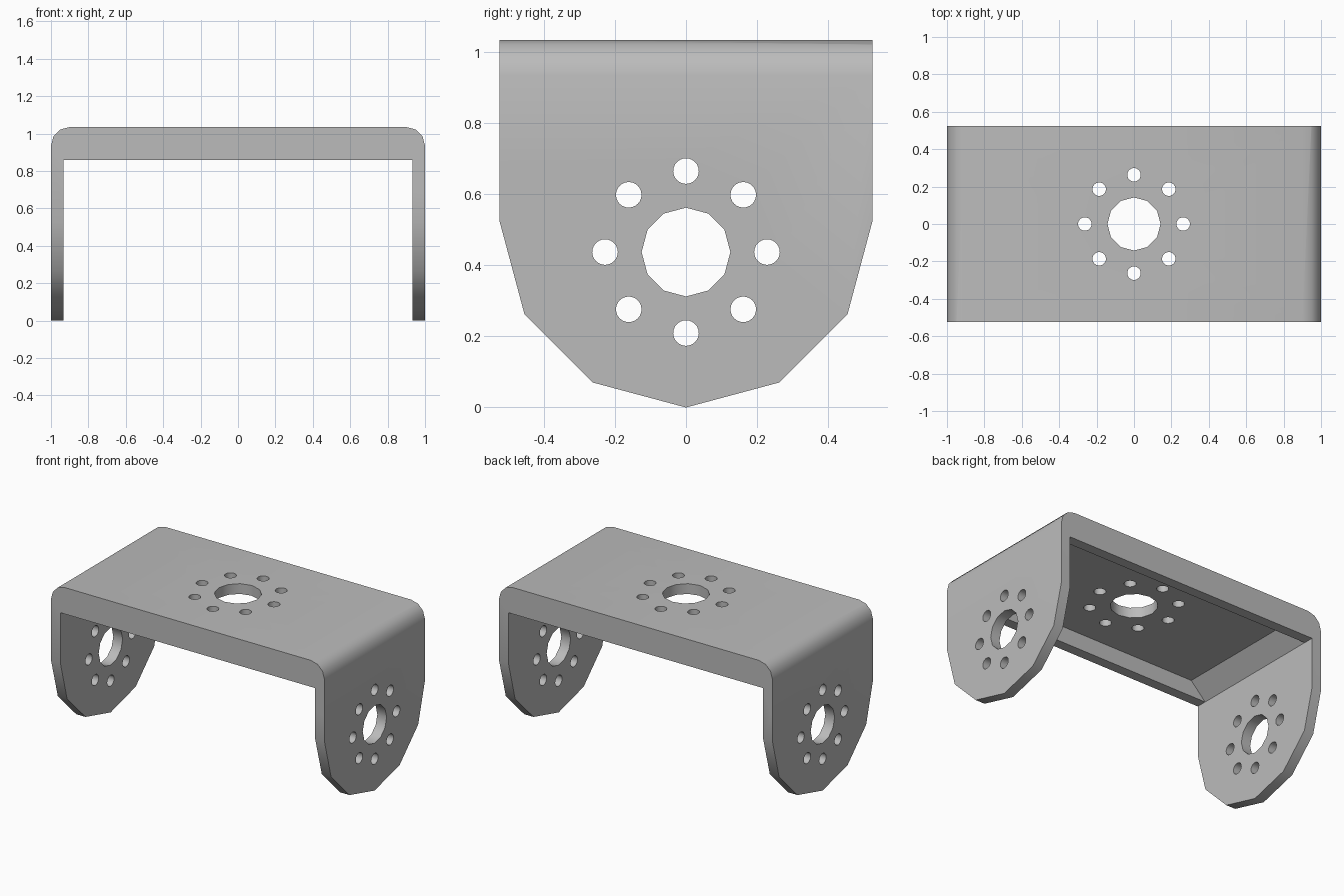
import bpy
import bmesh
from math import sin, cos, pi, radians
from mathutils import Vector

old = bpy.data.objects.get("Cube")
if old:
    bpy.data.objects.remove(old, do_unlink=True)

WIDTH, DEPTH, HEIGHT = 1.0, 0.525, 1.035   # half width, half depth, full height
WALL, BEND, LIP_Z = 0.068, 0.1, 0.86
INNER = WIDTH - WALL
CEILING = HEIGHT - WALL

metal = bpy.data.materials.new("grey_metal")
metal.use_nodes = True
metal.diffuse_color = (0.5, 0.5, 0.5, 1)
metal.node_tree.nodes["Principled BSDF"].inputs["Base Color"].default_value = (0.5, 0.5, 0.5, 1)


def prism(name, points, axis, half):
    """Extrude a closed 2D outline symmetrically along x, y or z."""
    place = {"x": lambda u, v, w: (w, u, v),
             "y": lambda u, v, w: (u, w, v),
             "z": lambda u, v, w: (u, v, w)}[axis]
    bm = bmesh.new()
    face = bm.faces.new([bm.verts.new(place(u, v, -half)) for u, v in points])
    geom = bmesh.ops.extrude_face_region(bm, geom=[face])["geom"]
    verts = [g for g in geom if isinstance(g, bmesh.types.BMVert)]
    bmesh.ops.translate(bm, verts=verts, vec=Vector(place(0, 0, 2 * half)))
    bmesh.ops.recalc_face_normals(bm, faces=bm.faces)
    mesh = bpy.data.meshes.new(name)
    bm.to_mesh(mesh)
    bm.free()
    mesh.materials.append(metal)
    obj = bpy.data.objects.new(name, mesh)
    bpy.context.collection.objects.link(obj)
    return obj


def arc(cu, cv, r, start, end, steps):
    angles = [radians(start + (end - start) * i / steps) for i in range(steps + 1)]
    return [(cu + r * cos(a), cv + r * sin(a)) for a in angles]


def mirrored(half):
    """Complete a right-hand outline with its mirror image."""
    return half + [(-u, v) for u, v in reversed(half)]


def combine(target, cutter, operation="DIFFERENCE"):
    mod = target.modifiers.new(operation.lower(), "BOOLEAN")
    mod.operation, mod.solver, mod.object = operation, "EXACT", cutter
    bpy.context.view_layer.objects.active = target
    bpy.ops.object.modifier_apply(modifier=mod.name)
    bpy.data.objects.remove(cutter, do_unlink=True)


def drill(target, axis, cv, big, ring, small):
    """Cut a twelve-sided centre hole and its ring of eight bolt holes."""
    combine(target, prism("centre_cutter", arc(0, cv, big, 0, 330, 11), axis, 2))
    for i in range(8):
        a = i * pi / 4
        hole = arc(ring * cos(a), cv + ring * sin(a), small, 0, 345, 23)
        combine(target, prism("bolt_cutter", hole, axis, 2))


# Block with rounded top bends
block = mirrored([(WIDTH, -0.1)] + arc(WIDTH - BEND, HEIGHT - BEND, BEND, 0, 90, 3))
bracket = prism("u_bracket", block, "y", DEPTH)

# Faceted round feet on both legs
foot = arc(0, DEPTH, DEPTH, 180, 360, 6) + [(DEPTH, 1.2), (-DEPTH, 1.2)]
combine(bracket, prism("foot_outline", foot, "x", 2), "INTERSECT")

# Open space between the legs, then the pocket behind the front and back lips
opening = mirrored([(INNER, -0.2), (INNER, LIP_Z)])
combine(bracket, prism("opening_cutter", opening, "y", 1))
slope = CEILING - LIP_Z
pocket = mirrored([(INNER - 0.03, LIP_Z - 0.03), (INNER, LIP_Z), (INNER - slope, CEILING)])
combine(bracket, prism("pocket_cutter", pocket, "y", DEPTH - WALL))

# Hole patterns through both legs and the top plate
drill(bracket, "x", 0.4375, 0.125, 0.228, 0.036)
drill(bracket, "z", 0, 0.142, 0.263, 0.036)

# Smooth bends with sharp plate edges
bpy.ops.object.select_all(action="DESELECT")
bracket.select_set(True)
bpy.context.view_layer.objects.active = bracket
bpy.ops.object.shade_smooth_by_angle(angle=radians(35))
